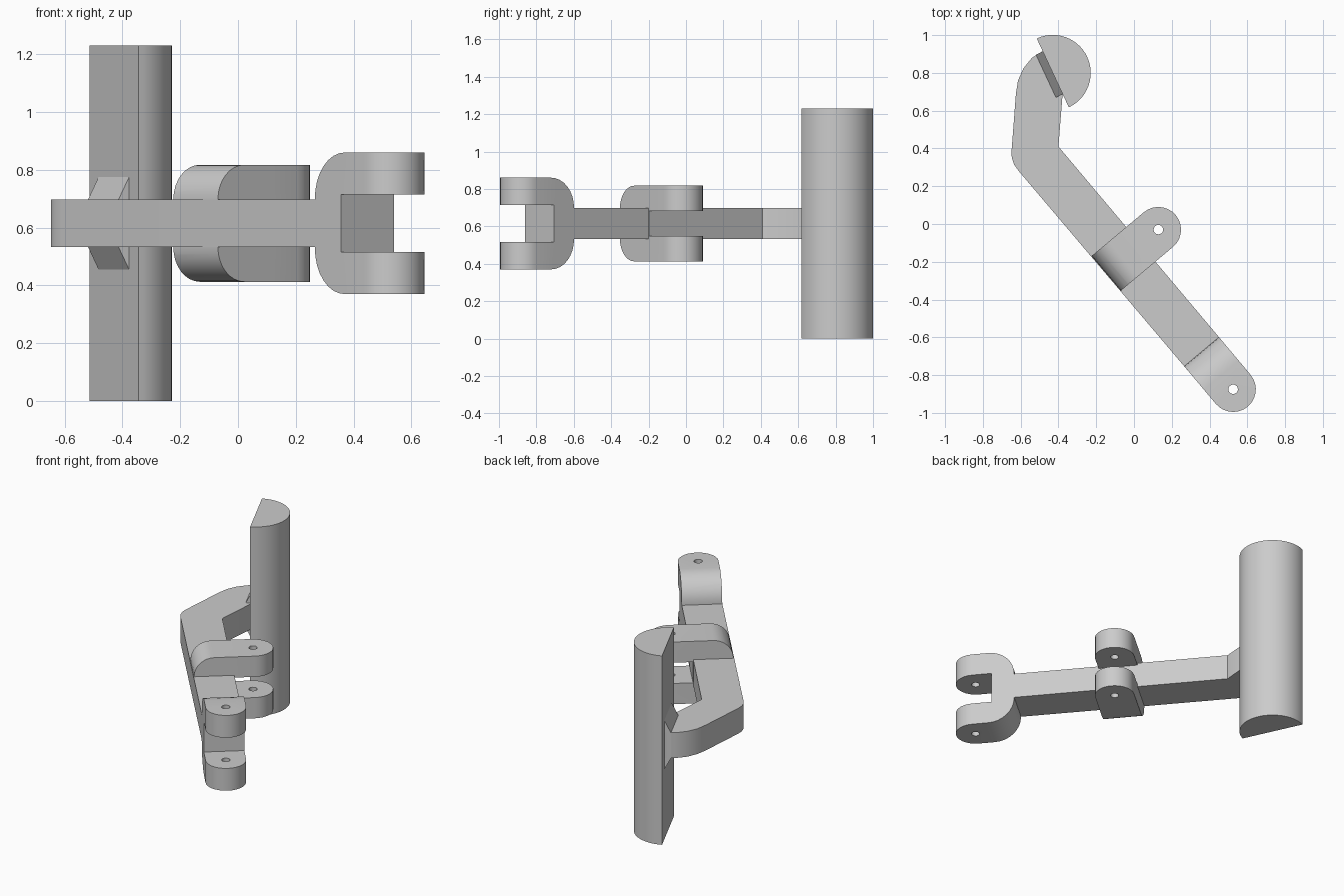
import bpy, bmesh
from math import sin, cos, radians
from mathutils import Vector

cube = bpy.data.objects.get("Cube")
if cube:
    bpy.data.objects.remove(cube, do_unlink=True)

# Single grey finish
grey = bpy.data.materials.new("plain grey")
grey.use_nodes = True
colour = (0.6, 0.6, 0.6, 1)
grey.diffuse_color = colour
grey.node_tree.nodes["Principled BSDF"].inputs["Base Color"].default_value = colour

UP = Vector((0, 0, 1))
MID = 0.615       # height of the arm's centre plane
HALF_W = 0.12     # half width of the arm and clevises
HALF_T = 0.0825   # half thickness of the arm


def arc(cx, cy, r, start, end, n):
    angles = [radians(start + (end - start) * i / n) for i in range(n + 1)]
    return [(cx + r * cos(t), cy + r * sin(t)) for t in angles]


def prism(name, points, origin, ax, ay, low, high):
    """Extrude a flat profile lying in the ax/ay plane along its normal."""
    normal = ax.cross(ay)
    bm = bmesh.new()
    base = [bm.verts.new(origin + ax * p + ay * q + normal * low) for p, q in points]
    face = bm.faces.new(base)
    new = bmesh.ops.extrude_face_region(bm, geom=[face])["geom"]
    top = [g for g in new if isinstance(g, bmesh.types.BMVert)]
    bmesh.ops.translate(bm, verts=top, vec=normal * (high - low))
    bmesh.ops.recalc_face_normals(bm, faces=bm.faces)
    mesh = bpy.data.meshes.new(name)
    bm.to_mesh(mesh)
    bm.free()
    mesh.materials.append(grey)
    obj = bpy.data.objects.new(name, mesh)
    bpy.context.collection.objects.link(obj)
    return obj


def activate(obj):
    bpy.ops.object.select_all(action='DESELECT')
    obj.select_set(True)
    bpy.context.view_layer.objects.active = obj


def smooth(obj):
    activate(obj)
    bpy.ops.object.shade_smooth_by_angle(angle=radians(30))


def combine(obj, other, operation):
    activate(obj)
    mod = obj.modifiers.new("cut", 'BOOLEAN')
    mod.operation, mod.object, mod.solver = operation, other, 'EXACT'
    bpy.ops.object.modifier_apply(modifier=mod.name)
    bpy.data.objects.remove(other, do_unlink=True)


def clevis(name, hole, back, length, half_h, slot, fillet):
    """Slotted lug with a rounded tip, a pin hole and a filleted heel."""
    side = UP.cross(back)
    z, r = half_h, HALF_W
    heel = arc(length - fillet, z - fillet, fillet, 0, 90, 8)
    upper = heel + [(-2 * r, z), (-2 * r, slot), (r, slot)]
    lower = [(s, -h) for s, h in reversed(upper)]
    body = prism(name, upper + lower, hole, back, UP, -r, r)
    plan = arc(0, 0, r, 90, 270, 14) + [(length + r, -r), (length + r, r)]
    combine(body, prism("plan_cutter", plan, hole, back, side, -1, 1), 'INTERSECT')
    ring = arc(0, 0, 0.025, 0, 360, 20)[:-1]
    combine(body, prism("pin_cutter", ring, hole, back, side, -1, 1), 'DIFFERENCE')
    smooth(body)


# Directions along and across the straight part of the arm
along = Vector((cos(radians(130)), sin(radians(130)), 0))
across = Vector((cos(radians(40)), sin(radians(40)), 0))
end_hole = Vector((0.525, -0.875, MID))

# Clevises
clevis("end_clevis", end_hole, along, 0.26, 0.245, 0.1, 0.16)
mid_hole = end_hole + along * 0.902 + across * 0.24
clevis("middle_clevis", mid_hole, -across, 0.36, 0.2025, 0.0675, 0.12)

# Bent arm
starts = [end_hole + along * 0.2 + across * s * HALF_W for s in (1, -1)]
outline = [(p.x, p.y) for p in starts]
outline += [(-0.61, 0.28), (-0.635, 0.315), (-0.647, 0.35), (-0.648, 0.39),
            (-0.625, 0.69), (-0.614, 0.76), (-0.585, 0.825), (-0.54, 0.88),
            (-0.484, 0.915), (-0.378, 0.688), (-0.4, 0.41)]
arm = prism("arm", outline, UP * MID, Vector((1, 0, 0)), Vector((0, 1, 0)), -HALF_T, HALF_T)
smooth(arm)

# Half-round upright pad
centre = Vector((-0.43, 0.8, 0))
out = Vector((cos(radians(25)), sin(radians(25)), 0))
pad = prism("half_round_pad", arc(0, 0, 0.201, -90, 90, 28), centre, out,
            UP.cross(out), 0, 1.23)
smooth(pad)

# Flared joint between arm and pad
flare = [(0.005, 0.16), (0, 0.16), (-0.04, HALF_T), (-0.04, -HALF_T), (0, -0.16), (0.005, -0.16)]
prism("pad_joint", flare, centre + UP * MID, out, UP, -0.125, 0.125)
